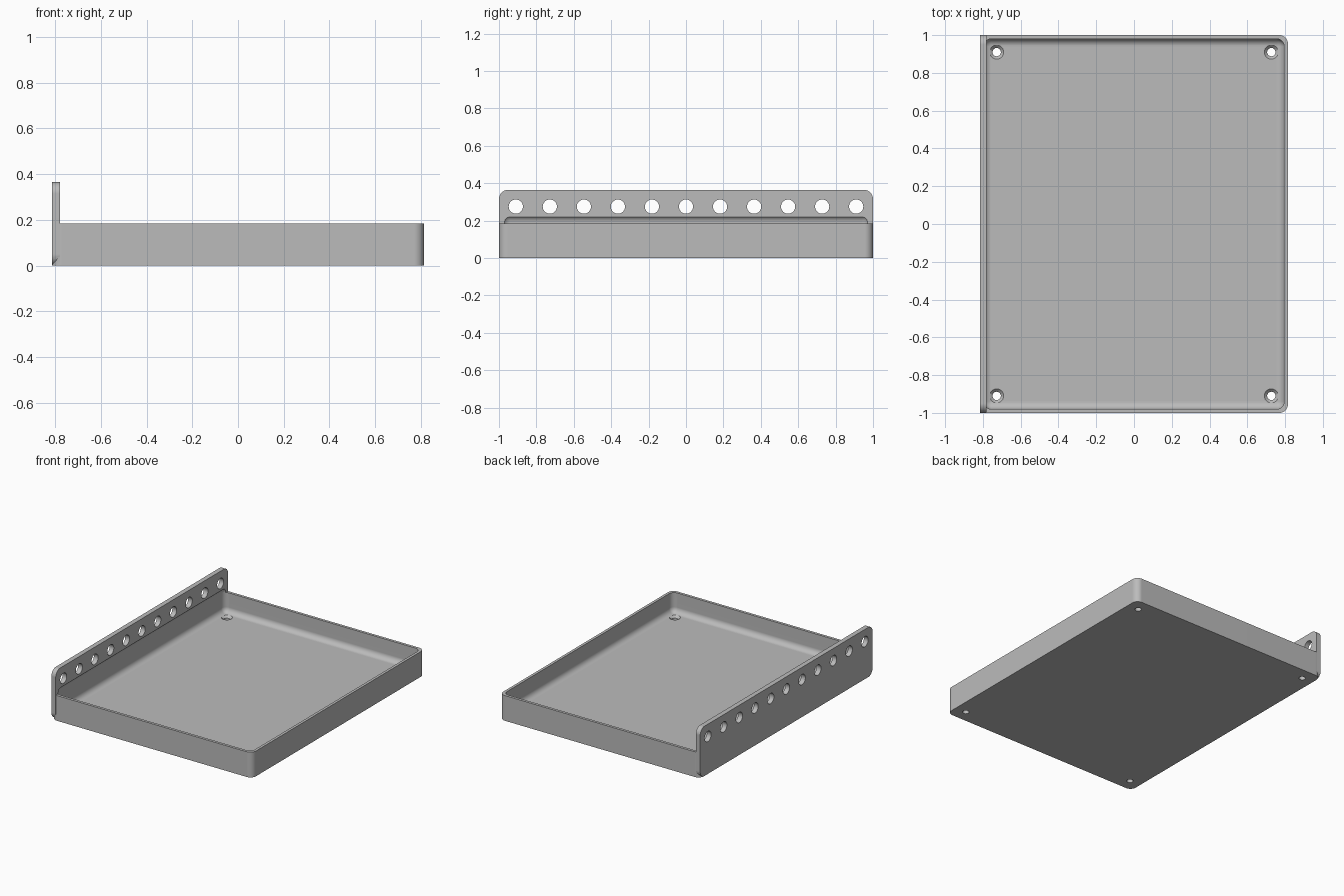
import bpy, bmesh, math
from mathutils import Matrix, Vector

if "Cube" in bpy.data.objects:
    bpy.data.objects.remove(bpy.data.objects["Cube"], do_unlink=True)

HALF_X, HALF_Y = 0.815, 1.0
WALL, FLOOR, FILLET = 0.02, 0.04, 0.04
RIM, PANEL_TOP, PANEL_IN = 0.185, 0.365, -0.78

grey = bpy.data.materials.new("plain grey")
grey.use_nodes = True
colour = (0.5, 0.5, 0.5, 1)
grey.diffuse_color = colour
grey.node_tree.nodes["Principled BSDF"].inputs["Base Color"].default_value = colour


def to_object(name, bm):
    bmesh.ops.recalc_face_normals(bm, faces=bm.faces)
    mesh = bpy.data.meshes.new(name)
    bm.to_mesh(mesh)
    bm.free()
    mesh.materials.append(grey)
    obj = bpy.data.objects.new(name, mesh)
    bpy.context.collection.objects.link(obj)
    return obj


def rounded_box(name, low, high, radius, axis=None):
    """Box with the edges along one axis rounded, or all edges if no axis."""
    low, high = Vector(low), Vector(high)
    bm = bmesh.new()
    bmesh.ops.create_cube(bm, size=1, matrix=Matrix.Translation((low + high) / 2)
                          @ Matrix.Diagonal((*(high - low), 1)))
    edges = [e for e in bm.edges if axis is None
             or abs((e.verts[0].co - e.verts[1].co).normalized()[axis]) > 0.9]
    bmesh.ops.bevel(bm, geom=edges, offset=radius, segments=8,
                    profile=0.5, affect='EDGES')
    return to_object(name, bm)


def add_cone(bm, centre, r1, r2, depth, turn=Matrix()):
    bmesh.ops.create_cone(bm, cap_ends=True, segments=32, radius1=r1, radius2=r2,
                          depth=depth, matrix=Matrix.Translation(centre) @ turn)


def combine(target, other, operation):
    mod = target.modifiers.new("combine", 'BOOLEAN')
    mod.operation, mod.solver, mod.object = operation, 'EXACT', other
    bpy.context.view_layer.objects.active = target
    bpy.ops.object.modifier_apply(modifier=mod.name)
    bpy.data.objects.remove(other, do_unlink=True)


# Tray body and the upright side panel
tray = rounded_box("tray_with_panel", (-HALF_X, -HALF_Y, 0), (HALF_X, HALF_Y, RIM), 0.045, 2)
panel = rounded_box("panel", (-HALF_X, -HALF_Y, 0), (PANEL_IN, HALF_Y, PANEL_TOP), 0.05, 0)
combine(tray, panel, 'UNION')

# Filleted cavity, which also hollows the lower part of the panel
cavity = rounded_box("cavity", (WALL - HALF_X, WALL - HALF_Y, FLOOR),
                     (HALF_X - WALL, HALF_Y - WALL, 0.229), FILLET)
combine(tray, cavity, 'DIFFERENCE')

# Row of holes in the panel and four screw holes in the floor
corners = [(sx * 0.727, sy * 0.91) for sx in (-1, 1) for sy in (-1, 1)]
bm = bmesh.new()
for i in range(11):
    add_cone(bm, (-0.8, (i - 5) * 0.182, 0.275), 0.038, 0.038, 0.1,
             Matrix.Rotation(math.pi / 2, 4, 'Y'))
for x, y in corners:
    add_cone(bm, (x, y, 0.02), 0.022, 0.022, 0.1)
combine(tray, to_object("drills", bm), 'DIFFERENCE')

# Countersinks of the screw holes
bm = bmesh.new()
for x, y in corners:
    add_cone(bm, (x, y, 0.037), 0.021, 0.047, 0.026)
combine(tray, to_object("countersinks", bm), 'DIFFERENCE')

# Smooth fillets with crisp edges
bpy.ops.object.select_all(action='DESELECT')
tray.select_set(True)
bpy.context.view_layer.objects.active = tray
bpy.ops.object.shade_smooth_by_angle(angle=math.radians(30))
normals = tray.modifiers.new("even_normals", 'WEIGHTED_NORMAL')
normals.keep_sharp = True
